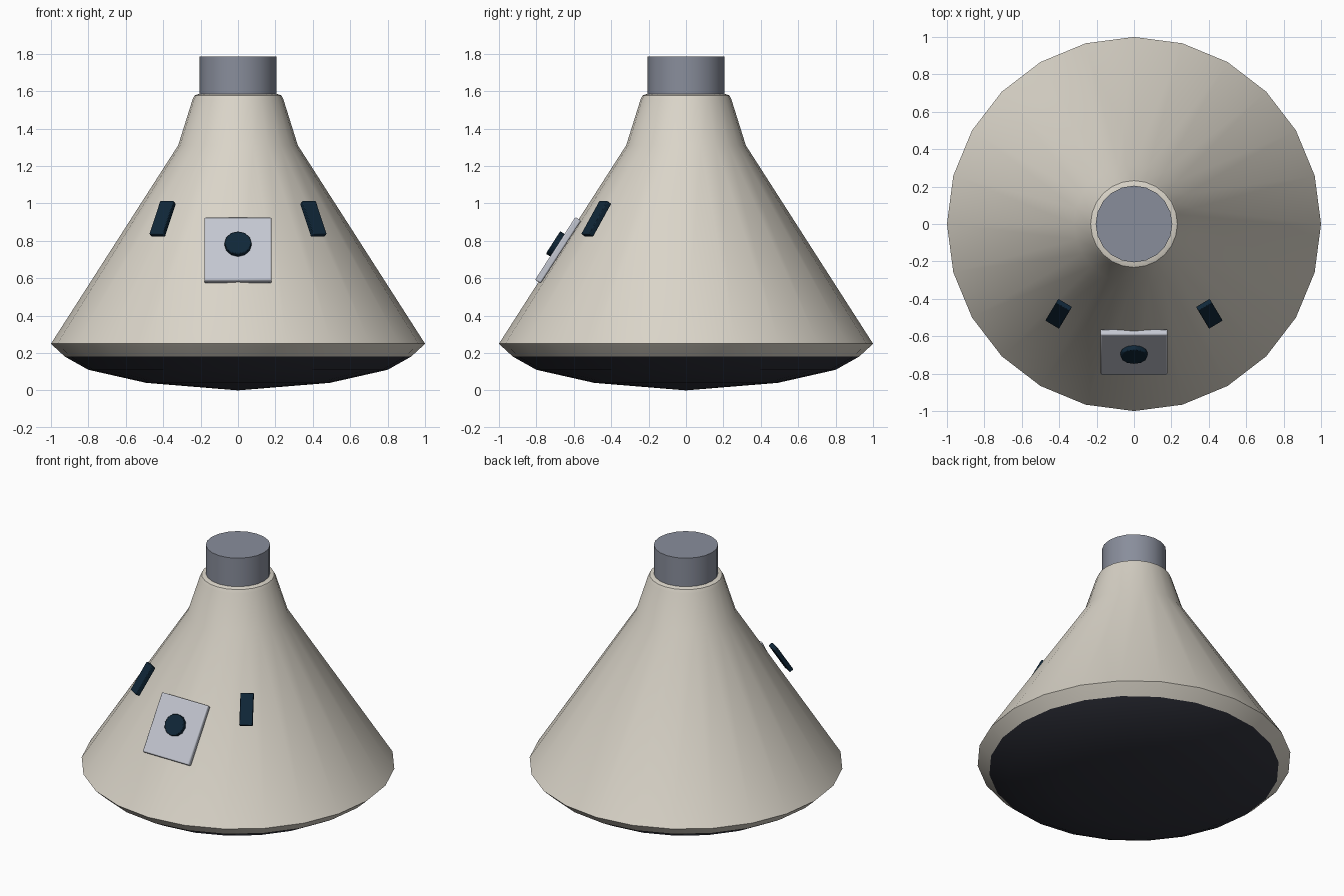
import bpy, bmesh, math
from mathutils import Matrix, Vector

if "Cube" in bpy.data.objects:
    bpy.data.objects.remove(bpy.data.objects["Cube"])


def material(name, color):
    m = bpy.data.materials.new(name)
    m.use_nodes = True
    m.diffuse_color = (*color, 1)
    m.node_tree.nodes["Principled BSDF"].inputs["Base Color"].default_value = (*color, 1)
    return m


CREAM = material("cream hull", (0.70, 0.66, 0.58))
CHARCOAL = material("charcoal shield", (0.03, 0.032, 0.045))
STEEL = material("steel grey", (0.25, 0.27, 0.33))
PALE = material("pale hatch", (0.55, 0.57, 0.64))
GLASS = material("dark blue glass", (0.005, 0.02, 0.04))
TILT = math.atan2(0.68, 1.06)  # lean of the hull wall


def finish(bm, name, mat, bevel=0.0, smooth=30):
    bmesh.ops.recalc_face_normals(bm, faces=bm.faces)
    mesh = bpy.data.meshes.new(name)
    bm.to_mesh(mesh)
    bm.free()
    mesh.materials.append(mat)
    ob = bpy.data.objects.new(name, mesh)
    bpy.context.collection.objects.link(ob)
    if bevel:
        mod = ob.modifiers.new("soft edges", "BEVEL")
        mod.width, mod.segments = bevel, 2
    bpy.ops.object.select_all(action="DESELECT")
    ob.select_set(True)
    bpy.context.view_layer.objects.active = ob
    bpy.ops.object.shade_smooth_by_angle(angle=math.radians(smooth))
    return ob


def lathe(name, profile, mat, sides=24, smooth=30):
    """Spin a (radius, height) profile about z; ends are capped or meet at a point."""
    bm = bmesh.new()
    verts = [bm.verts.new((r, 0, z)) for r, z in profile]
    edges = [bm.edges.new(pair) for pair in zip(verts, verts[1:])]
    bmesh.ops.spin(bm, geom=verts + edges, cent=(0, 0, 0), axis=(0, 0, 1),
                   angle=math.tau, steps=sides, use_duplicate=False)
    bmesh.ops.remove_doubles(bm, verts=bm.verts, dist=0.0005)
    bmesh.ops.holes_fill(bm, edges=[e for e in bm.edges if e.is_boundary], sides=0)
    return finish(bm, name, mat, smooth=smooth)


def on_wall(center, yaw):
    """Frame whose z points out of the sloping wall and whose y runs up it."""
    out = Vector((math.sin(yaw) * math.cos(TILT), -math.cos(yaw) * math.cos(TILT), math.sin(TILT)))
    side = Vector((math.cos(yaw), math.sin(yaw), 0))
    rot = Matrix((side, out.cross(side), out)).transposed().to_4x4()
    return Matrix.Translation(center) @ rot


def wall_box(name, size, center, yaw, mat, bevel):
    bm = bmesh.new()
    bmesh.ops.create_cube(bm, size=1, matrix=on_wall(center, yaw) @ Matrix.Diagonal((*size, 1)))
    return finish(bm, name, mat, bevel)


# Conical hull with rounded rim and shoulder
lathe("hull", [(0.925, 0.18), (0.985, 0.235), (1.0, 0.25), (0.985, 0.273),
               (0.32, 1.31), (0.243, 1.555), (0.232, 1.577), (0.21, 1.585)], CREAM, smooth=40)

# Shallow heat shield below
lathe("heat_shield", [(0.925, 0.18), (0.80, 0.11), (0.49, 0.04), (0, 0)], CHARCOAL)

# Docking neck on top
lathe("docking_neck", [(0.205, 1.50), (0.205, 1.785)], STEEL, sides=20)

# Hatch with a round porthole
wall_box("hatch", (0.36, 0.40, 0.036), (0, -0.684, 0.749), 0, PALE, 0.008)
bm = bmesh.new()
bmesh.ops.create_cone(bm, cap_ends=True, segments=12, radius1=0.072, radius2=0.072,
                      depth=0.04, matrix=on_wall((0, -0.694, 0.78), 0))
finish(bm, "hatch_porthole", GLASS, 0.005)

# Slanted side windows
for side, name in ((1, "left_window"), (-1, "right_window")):
    wall_box(name, (0.085, 0.21, 0.03), (side * 0.403, -0.48, 0.917),
             side * math.radians(31), GLASS, 0.004)
